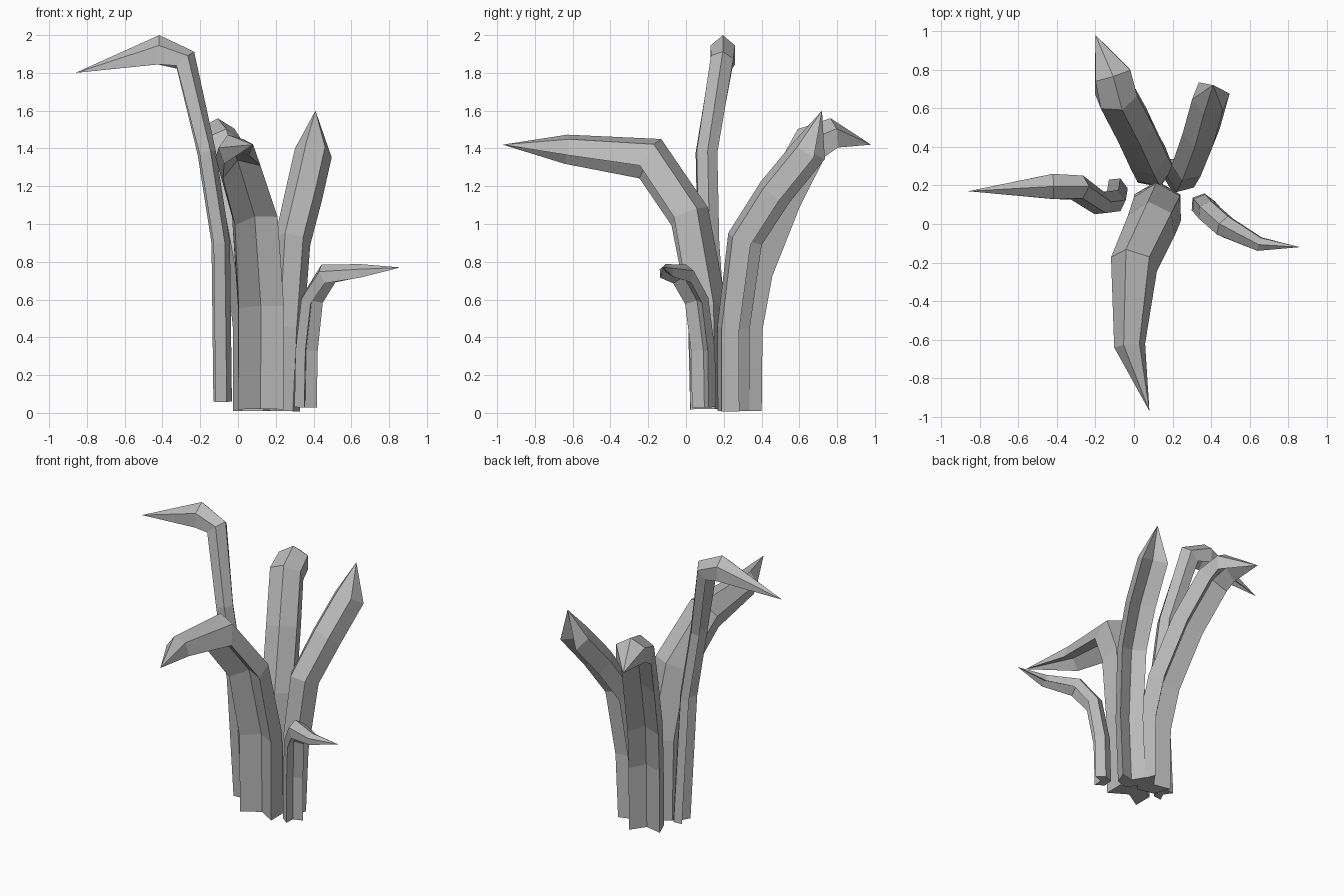
import bpy, bmesh, math
from mathutils import Vector

cube = bpy.data.objects.get("Cube")
if cube:
    bpy.data.objects.remove(cube)

grey = bpy.data.materials.new("plain_grey")
grey.use_nodes = True
colour = (0.5, 0.5, 0.5, 1)
grey.diffuse_color = colour
grey.node_tree.nodes["Principled BSDF"].inputs["Base Color"].default_value = colour

# Chevron cross-section: ridged on the inner side, grooved on the outer side
SECTION = [(-1, 0.25), (0, 0.8), (1, 0.25), (1, -0.75), (0, -0.2), (-1, -0.75)]


def leaf(name, outward, roll, stations, tip):
    """Sweep the chevron along stations (x, y, z, half width, thickness) to a point."""
    out = Vector((*outward, 0)).normalized()
    side = Vector((-out.y, out.x, roll))
    points = [Vector(s[:3]) for s in stations] + [Vector(tip)]
    bm = bmesh.new()
    rings = []
    for i, (x, y, z, width, thick) in enumerate(stations):
        ahead = (points[i + 1] - points[i]).normalized()
        behind = (points[i] - points[i - 1]).normalized() if i else Vector((0, 0, 1))
        along = (ahead + behind).normalized()
        across = (side - along * side.dot(along)).normalized()
        up = along.cross(across)
        rings.append([bm.verts.new(points[i] + across * u * width + up * v * thick)
                      for u, v in SECTION])
    end = bm.verts.new(tip)
    n = len(SECTION)
    for low, high in zip(rings, rings[1:]):
        for k in range(n):
            j = (k + 1) % n
            bm.faces.new((low[k], low[j], high[j], high[k]))
    for k in range(n):
        bm.faces.new((rings[-1][k], rings[-1][(k + 1) % n], end))
    bm.faces.new(rings[0])
    bmesh.ops.recalc_face_normals(bm, faces=bm.faces)
    mesh = bpy.data.meshes.new(name)
    bm.to_mesh(mesh)
    bm.free()
    mesh.materials.append(grey)
    bpy.context.collection.objects.link(bpy.data.objects.new(name, mesh))


# Tall leaf bending to the right
leaf("tall_right_leaf", (-1, -0.1), 0, [
    (-0.08, 0.18, 0.06, 0.055, 0.06),
    (-0.09, 0.12, 0.9, 0.055, 0.06),
    (-0.165, 0.11, 1.38, 0.055, 0.06),
    (-0.28, 0.19, 1.87, 0.06, 0.08),
    (-0.42, 0.195, 1.92, 0.065, 0.1)], (-0.86, 0.17, 1.8))

# Broad leaf bending to the front
leaf("broad_front_leaf", (0, -1), 0.35, [
    (0.12, 0.12, 0.02, 0.12, 0.13),
    (0.12, 0.11, 0.57, 0.12, 0.13),
    (0.085, 0.02, 1.05, 0.115, 0.13),
    (-0.01, -0.19, 1.36, 0.105, 0.14),
    (-0.03, -0.63, 1.405, 0.07, 0.09)], (0.08, -0.97, 1.42))

# Broad leaf bending to the back
leaf("broad_back_leaf", (-0.37, 0.93), 0, [
    (0.1, 0.28, 0.01, 0.1, 0.12),
    (0.1, 0.285, 0.45, 0.1, 0.12),
    (0.07, 0.34, 0.75, 0.1, 0.12),
    (0, 0.49, 1.13, 0.1, 0.12),
    (-0.085, 0.65, 1.43, 0.1, 0.12),
    (-0.11, 0.77, 1.48, 0.095, 0.1)], (-0.2, 0.98, 1.42))

# Upright leaf leaning to the back left
leaf("upright_back_leaf", (0.37, 0.93), 0, [
    (0.23, 0.24, 0.01, 0.075, 0.1),
    (0.25, 0.24, 0.45, 0.075, 0.1),
    (0.28, 0.3, 0.92, 0.08, 0.11),
    (0.34, 0.46, 1.17, 0.085, 0.11),
    (0.39, 0.64, 1.39, 0.085, 0.11)], (0.41, 0.72, 1.6))

# Short leaf bending to the left
leaf("short_left_leaf", (0.8, -0.6), 0.1, [
    (0.345, 0.105, 0.03, 0.055, 0.065),
    (0.35, 0.1, 0.33, 0.055, 0.065),
    (0.38, 0.065, 0.6, 0.055, 0.065),
    (0.465, -0.01, 0.735, 0.055, 0.07),
    (0.65, -0.105, 0.752, 0.035, 0.045)], (0.86, -0.12, 0.77))
